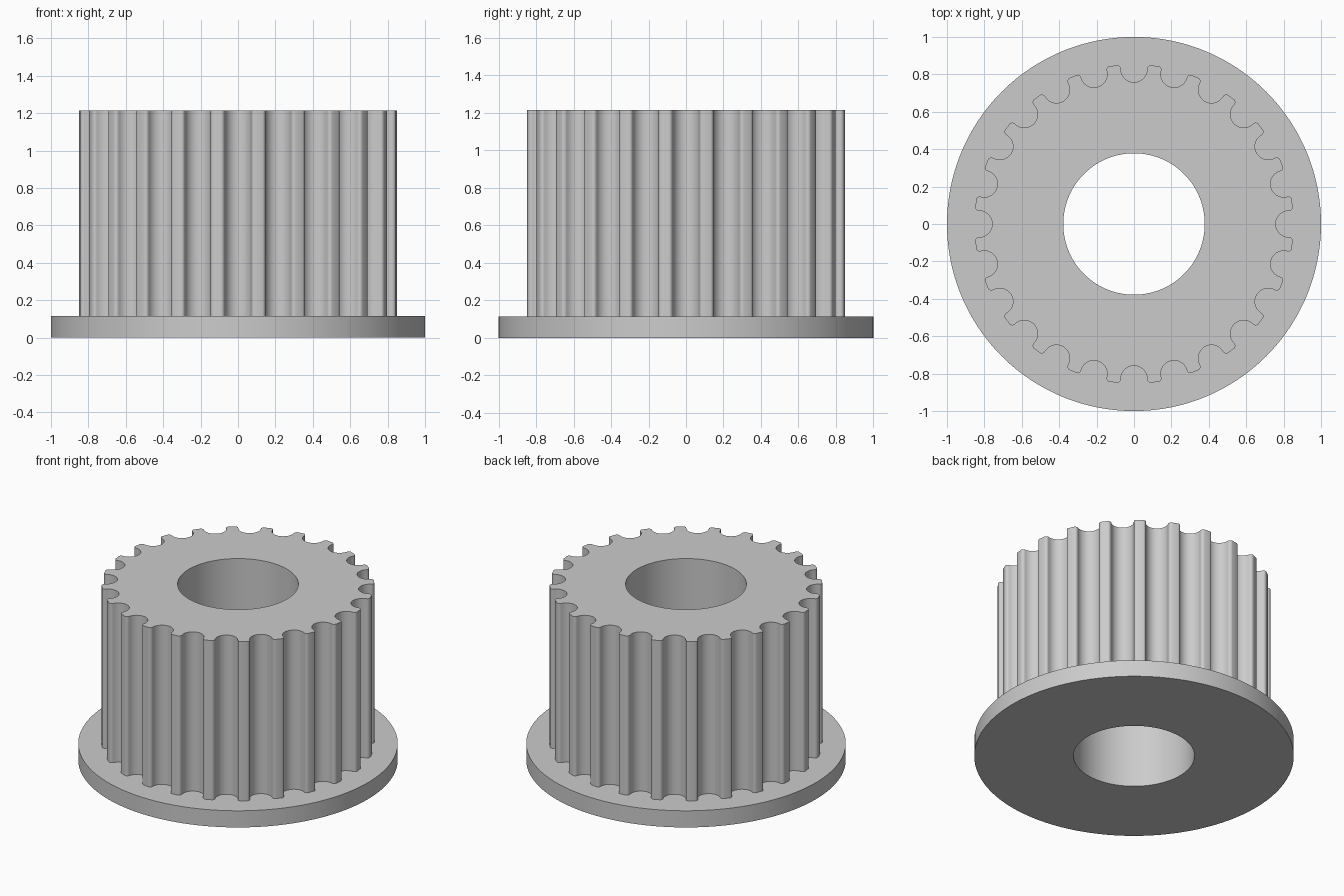
import bpy
import bmesh
from math import pi, sin, cos, atan2, hypot, tau, radians

cube = bpy.data.objects.get("Cube")
if cube:
    bpy.data.objects.remove(cube, do_unlink=True)

TEETH = 24
TIP_R = 0.853
BORE_R = 0.378
FLANGE_TOP = 0.115
TOP = 1.215

grey = bpy.data.materials.new("plain grey")
grey.use_nodes = True
colour = (0.6, 0.6, 0.6, 1)
grey.diffuse_color = colour
grey.node_tree.nodes["Principled BSDF"].inputs["Base Color"].default_value = colour


def ring_prism(name, outline, z0, z1, bottom):
    """Extrude an outline with a round bore through it."""
    n = len(outline)
    start = atan2(outline[0][1], outline[0][0])
    bore = [(BORE_R * cos(start + tau * i / n), BORE_R * sin(start + tau * i / n))
            for i in range(n)]
    bm = bmesh.new()
    o0, o1, b0, b1 = [[bm.verts.new((x, y, z)) for x, y in loop]
                      for loop, z in ((outline, z0), (outline, z1), (bore, z0), (bore, z1))]
    strips = [(o0, o1), (o1, b1), (b1, b0)]
    if bottom:
        strips.append((b0, o0))
    for lower, upper in strips:
        for i in range(n):
            j = (i + 1) % n
            bm.faces.new((lower[i], lower[j], upper[j], upper[i]))
    mesh = bpy.data.meshes.new(name)
    bm.to_mesh(mesh)
    bm.free()
    mesh.materials.append(grey)
    obj = bpy.data.objects.new(name, mesh)
    bpy.context.collection.objects.link(obj)
    bpy.ops.object.select_all(action="DESELECT")
    obj.select_set(True)
    bpy.context.view_layer.objects.active = obj
    bpy.ops.object.shade_smooth_by_angle(angle=radians(30))
    return obj


# One rounded groove: tip fillet, round floor, tip fillet (across, outward)
HALF, FILLET, FLOOR = 0.071, 0.02, 0.758
centre = FLOOR + HALF
half_groove = [(HALF + FILLET + FILLET * cos(a), centre + FILLET * sin(a))
               for a in (pi / 2 + pi / 2 * i / 6 for i in range(7))]
half_groove += [(HALF * cos(a), centre - HALF * sin(a))
                for a in (pi / 2 * i / 10 for i in range(1, 11))]
groove = half_groove + [(-x, y) for x, y in reversed(half_groove[:-1])]

# Toothed outline: repeat the groove, with a point on each tooth tip
outline = []
for t in range(TEETH):
    turn = tau * t / TEETH
    tip = turn - pi / TEETH
    outline.append((TIP_R * cos(tip), TIP_R * sin(tip)))
    for x, y in groove:
        a = turn + atan2(-x, y)
        r = hypot(x, y)
        outline.append((r * cos(a), r * sin(a)))

ring_prism("toothed_body", outline, FLANGE_TOP, TOP, bottom=False)

# Flat round flange at the base
circle = [(cos(tau * i / 192), sin(tau * i / 192)) for i in range(192)]
ring_prism("base_flange", circle, 0, FLANGE_TOP, bottom=True)
